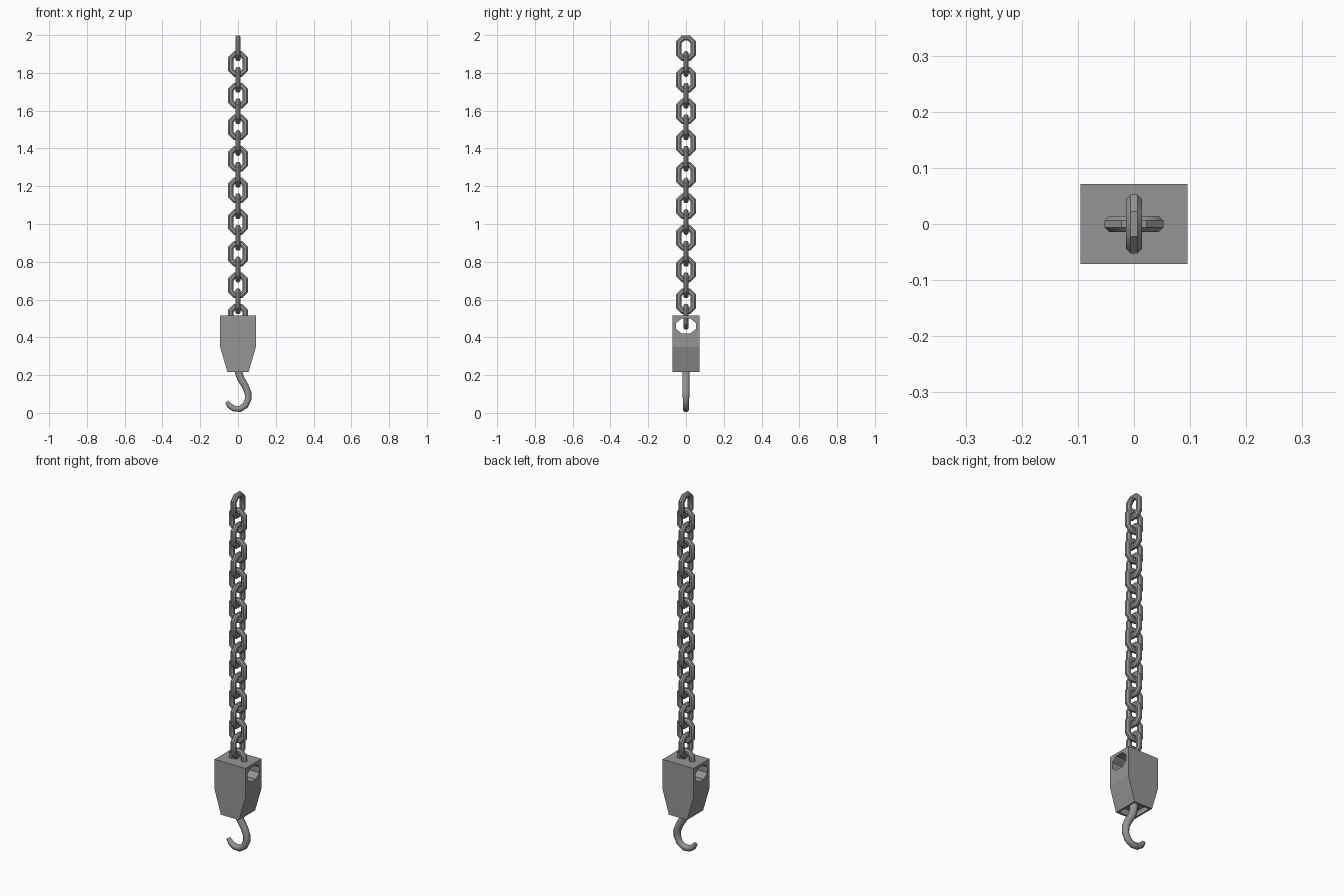
import bpy, bmesh, math
from mathutils import Vector

cube = bpy.data.objects.get("Cube")
if cube:
    bpy.data.objects.remove(cube)

steel = bpy.data.materials.new("grey steel")
steel.use_nodes = True
GREY = (0.3, 0.3, 0.3, 1)
steel.diffuse_color = GREY
steel.node_tree.nodes["Principled BSDF"].inputs["Base Color"].default_value = GREY


def finish(name, bm):
    bmesh.ops.recalc_face_normals(bm, faces=bm.faces)
    mesh = bpy.data.meshes.new(name)
    bm.to_mesh(mesh)
    bm.free()
    mesh.materials.append(steel)
    obj = bpy.data.objects.new(name, mesh)
    bpy.context.collection.objects.link(obj)
    return obj


def tube(name, path, radii, closed, sides=8):
    """Sweep a round section along a path lying in the xz plane."""
    bm = bmesh.new()
    rings, n = [], len(path)
    for i, p in enumerate(path):
        before = path[i - 1] if closed or i else p
        after = path[(i + 1) % n] if closed or i < n - 1 else p
        into, out = (p - before).normalized(), (after - p).normalized()
        tangent = (into + out).normalized()
        side = Vector((tangent.z, 0, -tangent.x))
        # widen mitred corners so the wire keeps its thickness
        mitre = 1 / max(0.7, tangent.dot(out if out.length else into))
        ring = []
        for k in range(sides):
            a = math.tau * (k + 0.5) / sides
            ring.append(bm.verts.new(p + side * math.cos(a) * radii[i] * mitre
                                     + Vector((0, math.sin(a) * radii[i], 0))))
        rings.append(ring)
    for i in range(n if closed else n - 1):
        r, s = rings[i], rings[(i + 1) % n]
        for k in range(sides):
            j = (k + 1) % sides
            bm.faces.new((r[k], r[j], s[j], s[k]))
    if not closed:
        bm.faces.new(rings[0])
        bm.faces.new(rings[-1])
    return finish(name, bm)


def smooth(obj, angle):
    bpy.ops.object.select_all(action='DESELECT')
    obj.select_set(True)
    bpy.context.view_layer.objects.active = obj
    bpy.ops.object.shade_smooth_by_angle(angle=math.radians(angle))


# Chain: stretched octagonal links, turned by a quarter one after another
WIRE, LINKS, PITCH = 0.0155, 18, 0.0837
corner = 0.0385 / math.cos(math.pi / 8)
outline = []
for k in range(8):
    a = math.tau * (k + 0.5) / 8
    x, z = corner * math.cos(a), corner * math.sin(a)
    outline.append(Vector((x, 0, z + math.copysign(0.015, z))))
first = tube("chain_link", outline, [WIRE] * 8, True)
smooth(first, 40)
for i in range(LINKS):
    link = first if i == 0 else first.copy()
    link.name = f"chain_link_{i + 1}"
    link.location.z = 1.931 - PITCH * i
    link.rotation_euler.z = 0 if i % 2 else math.pi / 2
    if i:
        bpy.context.collection.objects.link(link)


def prism(name, profile, axis, half):
    """Extrude a 2D profile both ways along x (axis 0) or y (axis 1)."""
    bm = bmesh.new()
    place = lambda u, v, d: (d, u, v) if axis == 0 else (u, d, v)
    ends = [[bm.verts.new(place(u, v, d)) for u, v in profile] for d in (-half, half)]
    for ring in ends:
        bm.faces.new(ring)
    for i in range(len(profile)):
        j = (i + 1) % len(profile)
        bm.faces.new((ends[0][i], ends[0][j], ends[1][j], ends[1][i]))
    return finish(name, bm)


# Weight block: tapered body with a cross hole and a recessed underside
block = prism("weight_block", [(-0.095, 0.515), (0.095, 0.515), (0.095, 0.35),
                               (0.056, 0.217), (-0.056, 0.217), (-0.095, 0.35)], 1, 0.071)
hole = [(0.052 * math.cos(a) / math.cos(math.pi / 8),
         0.46 + 0.04 * math.sin(a) / math.cos(math.pi / 8))
        for a in (math.tau * (k + 0.5) / 8 for k in range(8))]
cutters = [prism("hole_cutter", hole, 0, 0.2),
           prism("recess_cutter", [(-0.044, 0.2), (0.044, 0.2),
                                   (0.052, 0.25), (-0.052, 0.25)], 1, 0.058)]
for cutter in cutters:
    cutter.hide_render = True
    cutter.hide_set(True)
    mod = block.modifiers.new(cutter.name, 'BOOLEAN')
    mod.operation = 'DIFFERENCE'
    mod.solver = 'EXACT'
    mod.object = cutter

# Hook: swept wire that thins towards the tip
curve = [(0.0, 0.26), (0.003, 0.215), (0.015, 0.18), (0.037, 0.145), (0.053, 0.107),
         (0.054, 0.073), (0.039, 0.04), (0.01, 0.021), (-0.022, 0.023),
         (-0.045, 0.038), (-0.06, 0.059)]
radii = [0.022 - 0.0007 * i for i in range(len(curve))]
radii[-1] = 0.011
hook = tube("hook", [Vector((x, 0, z)) for x, z in curve], radii, False)
smooth(hook, 50)
